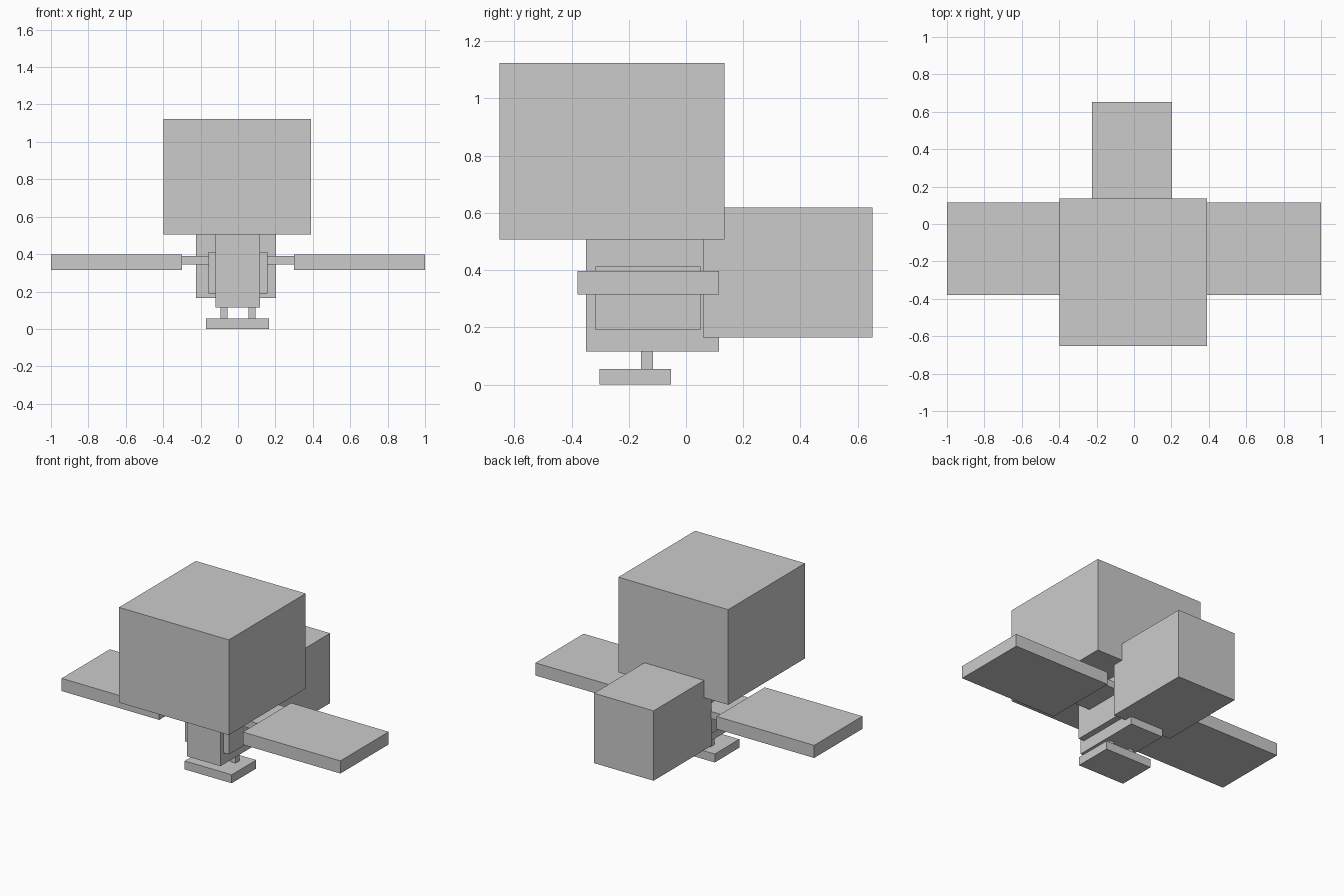
import bpy

if "Cube" in bpy.data.objects:
    bpy.data.objects.remove(bpy.data.objects["Cube"])

grey = bpy.data.materials.new("plain grey")
grey.diffuse_color = (0.6, 0.6, 0.6, 1)
grey.use_nodes = True
grey.node_tree.nodes["Principled BSDF"].inputs["Base Color"].default_value = grey.diffuse_color


def box(name, x, y, z):
    """Box spanning the given (min, max) ranges."""
    spans = (x, y, z)
    bpy.ops.mesh.primitive_cube_add(size=1, location=[(a + b) / 2 for a, b in spans])
    ob = bpy.context.object
    ob.name = name
    ob.scale = [b - a for a, b in spans]
    bpy.ops.object.transform_apply(location=False, rotation=False, scale=True)
    ob.data.materials.append(grey)
    return ob


# Head, body and tail
box("head", (-0.397, 0.391), (-0.652, 0.135), (0.506, 1.123))
box("body", (-0.121, 0.118), (-0.349, 0.115), (0.115, 0.506))
box("tail", (-0.224, 0.204), (0.06, 0.652), (0.165, 0.618))

# Foot plate
box("foot_plate", (-0.17, 0.167), (-0.303, -0.052), (0, 0.055))

# Paired parts on each side
for side, s in (("left", -1), ("right", 1)):
    def pair(name, a, b, y, z):
        box(f"{side}_{name}", tuple(sorted((s * a, s * b))), y, z)

    pair("shoulder_plate", 0.10, 0.158, (-0.317, 0.05), (0.19, 0.412))
    pair("wing_joint", 0.15, 0.302, (-0.22, 0.065), (0.344, 0.39))
    pair("wing", 0.30, 1.0, (-0.379, 0.115), (0.315, 0.397))
    pair("leg", 0.056, 0.093, (-0.157, -0.115), (0.05, 0.12))
